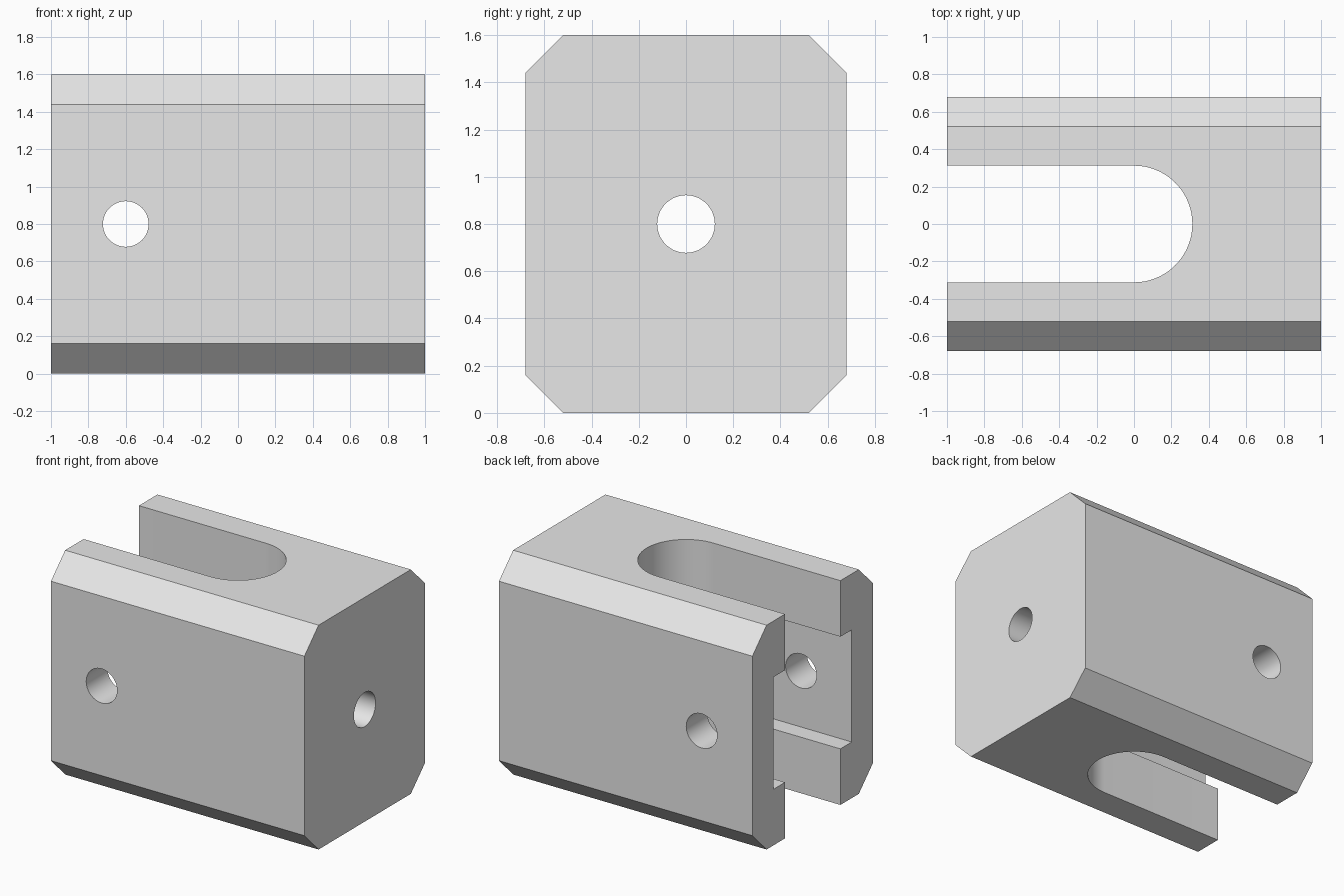
import bpy
import math

cube = bpy.data.objects.get("Cube")
if cube:
    bpy.data.objects.remove(cube, do_unlink=True)

LENGTH, WIDTH, HEIGHT, CHAMFER = 2.0, 1.36, 1.6, 0.16
MID = HEIGHT / 2

grey = bpy.data.materials.new("plain_grey")
grey.use_nodes = True
colour = (0.8, 0.8, 0.8, 1)
grey.diffuse_color = colour
grey.node_tree.nodes["Principled BSDF"].inputs["Base Color"].default_value = colour


def prism(name, outline, start, end):
    """Solid between two copies of an outline; start and end map (u, v) to 3D."""
    n = len(outline)
    verts = [start(*p) for p in outline] + [end(*p) for p in outline]
    faces = [tuple(range(n))[::-1], tuple(range(n, 2 * n))]
    faces += [(i, (i + 1) % n, n + (i + 1) % n, n + i) for i in range(n)]
    mesh = bpy.data.meshes.new(name)
    mesh.from_pydata(verts, [], faces)
    obj = bpy.data.objects.new(name, mesh)
    bpy.context.collection.objects.link(obj)
    return obj


def slot(name, radius, low, high):
    """Round-ended slot running out through the open end of the block."""
    steps = 32
    angles = [math.pi * (i / steps - 0.5) for i in range(steps + 1)]
    outline = [(radius * math.cos(a), radius * math.sin(a)) for a in angles]
    outline += [(-LENGTH, radius), (-LENGTH, -radius)]
    return prism(name, outline, lambda x, y: (x, y, low), lambda x, y: (x, y, high))


def drill(name, location, rotation, depth):
    bpy.ops.mesh.primitive_cylinder_add(vertices=48, radius=0.122, depth=depth,
                                        location=location, rotation=rotation)
    bpy.context.object.name = name
    return bpy.context.object


# Block with chamfered long edges
hw, inner = WIDTH / 2, WIDTH / 2 - CHAMFER
profile = [(-inner, 0), (inner, 0), (hw, CHAMFER), (hw, HEIGHT - CHAMFER),
           (inner, HEIGHT), (-inner, HEIGHT), (-hw, HEIGHT - CHAMFER), (-hw, CHAMFER)]
block = prism("fork_block", profile,
              lambda y, z: (-LENGTH / 2, y, z), lambda y, z: (LENGTH / 2, y, z))
block.data.materials.append(grey)

# Slot, wider inner channel, cross pin hole and end hole
quarter = math.pi / 2
cutters = [
    slot("slot_cutter", 0.312, -0.2, HEIGHT + 0.2),
    slot("channel_cutter", 0.44, MID - 0.4, MID + 0.4),
    drill("pin_hole_cutter", (-0.6, 0, MID), (quarter, 0, 0), 2),
    drill("end_hole_cutter", (0.7, 0, MID), (0, quarter, 0), 1.4),
]
for cutter in cutters:
    cutter.hide_render = True
    cutter.data.materials.append(grey)
    bpy.ops.object.select_all(action='DESELECT')
    block.select_set(True)
    bpy.context.view_layer.objects.active = block
    cut = block.modifiers.new(cutter.name, 'BOOLEAN')
    cut.operation = 'DIFFERENCE'
    cut.solver = 'EXACT'
    cut.object = cutter
    bpy.ops.object.modifier_apply(modifier=cut.name)
    bpy.data.objects.remove(cutter, do_unlink=True)

bpy.ops.object.shade_smooth_by_angle(angle=math.radians(30))
